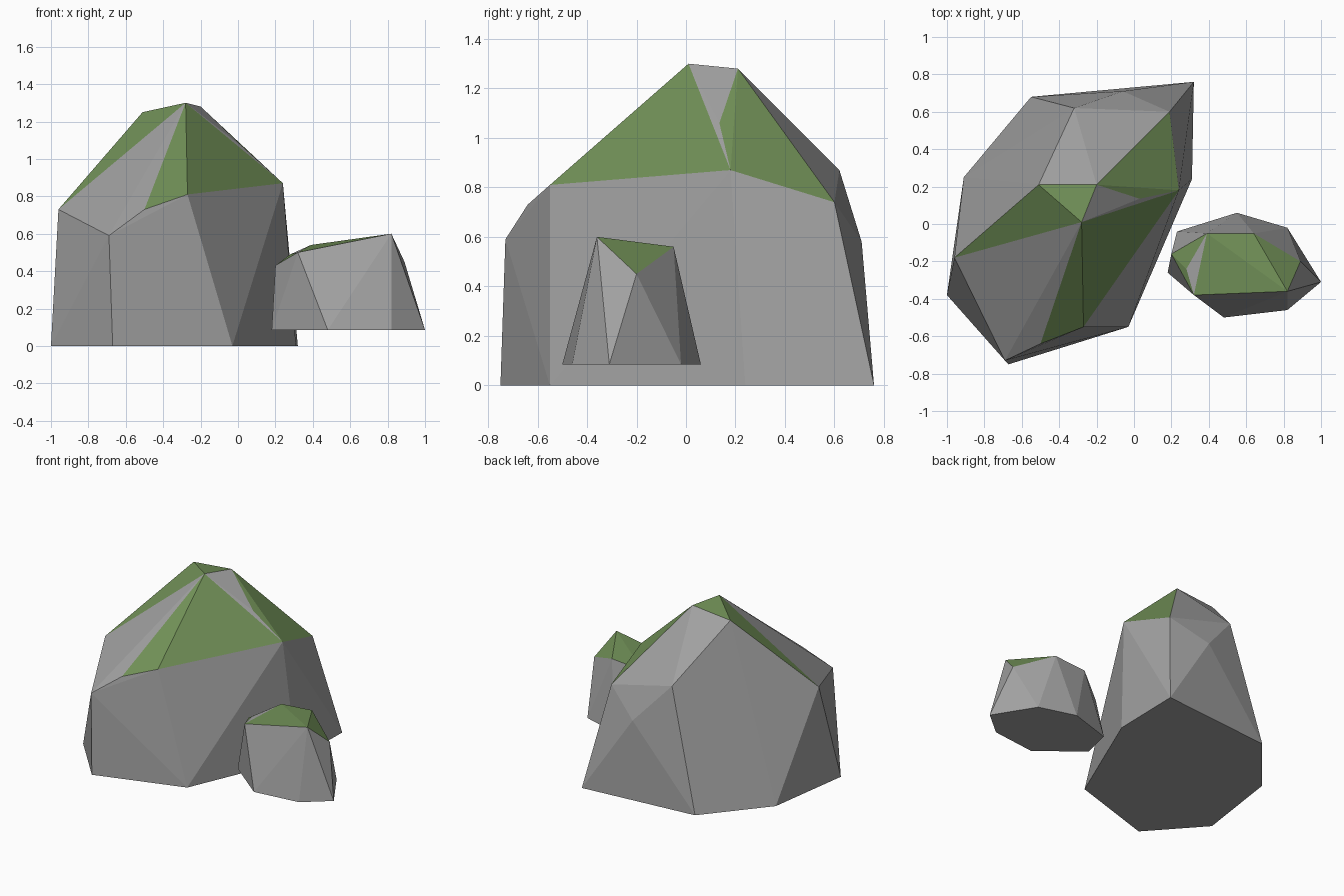
import bpy
import bmesh

cube = bpy.data.objects.get("Cube")
if cube:
    bpy.data.objects.remove(cube, do_unlink=True)


def flat_material(name, rgb):
    mat = bpy.data.materials.new(name)
    mat.use_nodes = True
    colour = (*rgb, 1.0)
    mat.diffuse_color = colour
    bsdf = mat.node_tree.nodes["Principled BSDF"]
    bsdf.inputs["Base Color"].default_value = colour
    bsdf.inputs["Roughness"].default_value = 1.0
    return mat


stone = flat_material("stone grey", (0.36, 0.36, 0.36))
moss = flat_material("moss green", (0.165, 0.28, 0.096))


def faceted_rock(name, base_z, base, corners, mossy, bare):
    """Wrap a hull around base outline and named corners.

    A face is mossy when all its corners are mossy, except the bare patches.
    """
    bm = bmesh.new()
    label = {}
    for x, y in base:
        label[bm.verts.new((x, y, base_z))] = "base"
    for key, co in corners.items():
        label[bm.verts.new(co)] = key

    hull = bmesh.ops.convex_hull(bm, input=bm.verts[:])
    stray = {v for v in hull["geom_interior"] + hull["geom_unused"]
             if isinstance(v, bmesh.types.BMVert)}
    bmesh.ops.delete(bm, geom=list(stray), context="VERTS")

    for face in bm.faces:
        face.smooth = False
        keys = {label[v] for v in face.verts}
        face.material_index = int(keys <= mossy and keys not in bare)

    # Merge the triangles of the flat underside
    under = [f for f in bm.faces if all(label[v] == "base" for v in f.verts)]
    bmesh.ops.dissolve_faces(bm, faces=under)
    bmesh.ops.recalc_face_normals(bm, faces=bm.faces[:])

    mesh = bpy.data.meshes.new(name)
    bm.to_mesh(mesh)
    bm.free()
    mesh.materials.append(stone)
    mesh.materials.append(moss)
    obj = bpy.data.objects.new(name, mesh)
    bpy.context.collection.objects.link(obj)
    return obj


# Large boulder
faceted_rock(
    "large_boulder", 0.0,
    base=[(-1, -.38), (-.67, -.75), (-.03, -.55), (.31, .24),
          (.32, .76), (-.55, .68), (-.91, .25)],
    corners={
        "peak": (-.28, .01, 1.30),
        "peak_back": (-.20, .21, 1.28),
        "peak_side": (-.51, .21, 1.25),
        "notch": (.03, .135, 1.06),
        "right_shoulder": (-.96, -.18, .73),
        "front_low": (-.69, -.73, .59),
        "front_mid": (-.50, -.64, .73),
        "front_high": (-.27, -.55, .81),
        "left_shoulder": (.24, .18, .87),
        "left_back": (.19, .60, .74),
        "back_high": (-.32, .62, .87),
        "back_low": (-.06, .71, .58),
    },
    mossy={"peak", "peak_back", "peak_side", "notch", "right_shoulder",
           "front_mid", "front_high", "left_shoulder", "left_back"},
    bare=[{"peak", "right_shoulder", "front_mid"},
          {"peak", "peak_back", "notch"},
          {"peak", "notch", "left_shoulder"}],
)

# Small rock beside it
faceted_rock(
    "small_rock", 0.085,
    base=[(.18, -.26), (.48, -.50), (.82, -.46), (1, -.31),
          (.82, -.02), (.55, .06), (.23, -.04)],
    corners={
        "side_low": (.20, -.16, .43),
        "notch": (.28, -.24, .49),
        "front_right": (.32, -.38, .50),
        "front_left": (.82, -.36, .60),
        "side_left": (.89, -.20, .45),
        "back_left": (.64, -.05, .56),
        "back_right": (.39, -.05, .54),
    },
    mossy={"side_low", "notch", "front_right", "front_left",
           "side_left", "back_left", "back_right"},
    bare=[{"notch", "front_right", "back_right"}],
)
